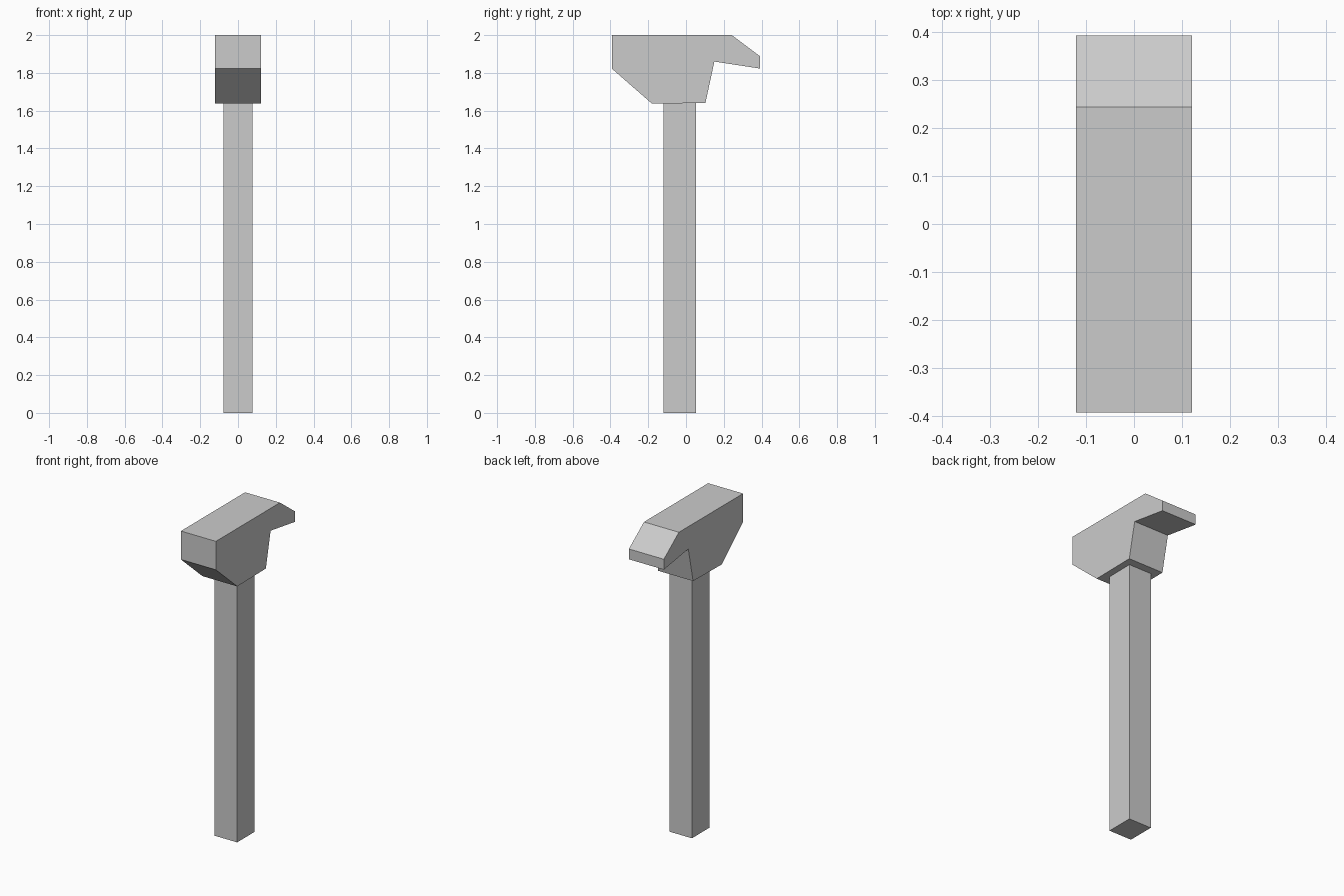
import bpy, bmesh

if "Cube" in bpy.data.objects:
    bpy.data.objects.remove(bpy.data.objects["Cube"])


def extrude_profile(name, profile, half_width):
    """Extrude a closed (y, z) outline symmetrically along x."""
    bm = bmesh.new()
    face = bm.faces.new([bm.verts.new((-half_width, y, z)) for y, z in profile])
    result = bmesh.ops.extrude_face_region(bm, geom=[face], use_keep_orig=True)
    moved = [g for g in result["geom"] if isinstance(g, bmesh.types.BMVert)]
    bmesh.ops.translate(bm, verts=moved, vec=(2 * half_width, 0, 0))
    bmesh.ops.recalc_face_normals(bm, faces=bm.faces)
    mesh = bpy.data.meshes.new(name)
    bm.to_mesh(mesh)
    bm.free()
    obj = bpy.data.objects.new(name, mesh)
    bpy.context.collection.objects.link(obj)
    return obj


# Handle: straight rectangular shaft
extrude_profile("handle", [(-0.12, 0), (0.053, 0), (0.053, 1.645), (-0.12, 1.645)], 0.078)

# Head: blunt striking face at the front, hooked claw at the back
extrude_profile("hammer_head", [
    (-0.392, 2.0), (-0.392, 1.822), (-0.18, 1.637), (0.103, 1.641),
    (0.15, 1.86), (0.392, 1.823), (0.392, 1.888), (0.243, 2.0),
], 0.121)
